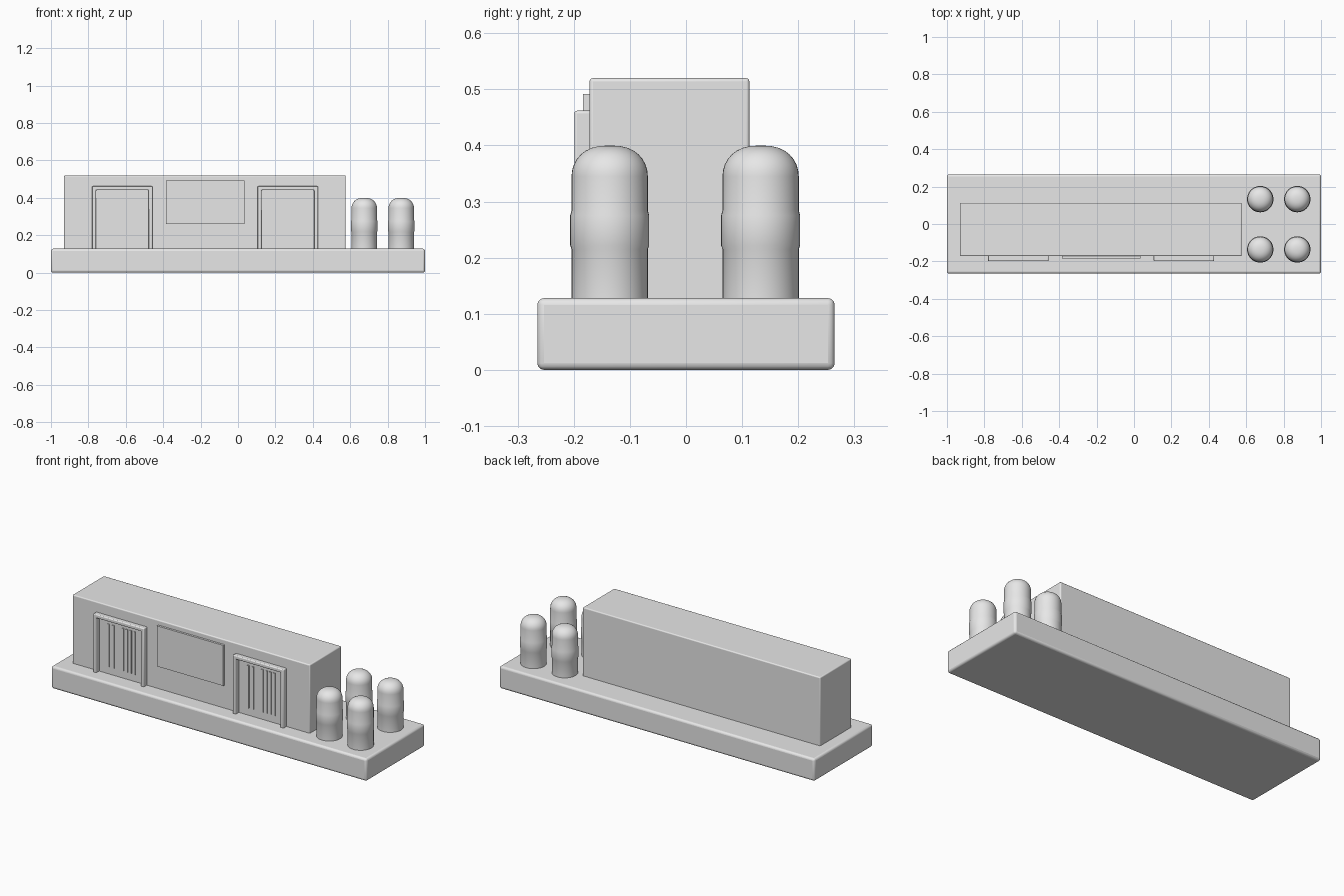
import bpy, bmesh, math

cube = bpy.data.objects.get("Cube")
if cube:
    bpy.data.objects.remove(cube, do_unlink=True)

GREY = (0.8, 0.8, 0.8, 1.0)
mat = bpy.data.materials.new("light grey")
mat.use_nodes = True
mat.diffuse_color = GREY
mat.node_tree.nodes["Principled BSDF"].inputs["Base Color"].default_value = GREY


def finish(name, bm, bevel=0.0, smooth=True):
    bmesh.ops.recalc_face_normals(bm, faces=bm.faces)
    mesh = bpy.data.meshes.new(name)
    bm.to_mesh(mesh)
    bm.free()
    mesh.materials.append(mat)
    obj = bpy.data.objects.new(name, mesh)
    bpy.context.collection.objects.link(obj)
    if bevel:
        mod = obj.modifiers.new("Bevel", "BEVEL")
        mod.width = bevel
        mod.segments = 3
    if smooth:
        bpy.ops.object.select_all(action="DESELECT")
        obj.select_set(True)
        bpy.context.view_layer.objects.active = obj
        bpy.ops.object.shade_smooth_by_angle(angle=math.radians(35))
    return obj


def box(name, x, y, z, bevel=0.0):
    bm = bmesh.new()
    bmesh.ops.create_cube(bm, size=1)
    for v in bm.verts:
        v.co = [lo + (c + 0.5) * (hi - lo) for c, (lo, hi) in zip(v.co, (x, y, z))]
    return finish(name, bm, bevel)


def door_frame(name, x0, x1):
    # Upside-down U outline, extruded out of the wall
    t, bottom, top = 0.021, 0.125, 0.462
    outline = [(x0, bottom), (x0, top), (x1, top), (x1, bottom),
               (x1 - t, bottom), (x1 - t, top - t), (x0 + t, top - t), (x0 + t, bottom)]
    bm = bmesh.new()
    face = bm.faces.new([bm.verts.new((x, -0.199, z)) for x, z in outline])
    out = bmesh.ops.extrude_face_region(bm, geom=[face])
    verts = [g for g in out["geom"] if isinstance(g, bmesh.types.BMVert)]
    bmesh.ops.translate(bm, verts=verts, vec=(0, 0.032, 0))
    return finish(name, bm, 0.005)


def barrel(name, x, y):
    # Lathe profile: body, raised middle band, rounded lid
    r, band, shoulder, top = 0.068, 0.0705, 0.345, 0.40
    profile = [(0, 0.125), (r, 0.125), (r, 0.215), (band, 0.222),
               (band, 0.275), (r, 0.284), (r, shoulder)]
    for i in range(1, 9):
        a = math.pi / 2 * i / 8
        profile.append((r * math.cos(a) ** 0.8 if i < 8 else 0,
                        shoulder + (top - shoulder) * math.sin(a)))
    bm = bmesh.new()
    verts = [bm.verts.new((x + px, y, pz)) for px, pz in profile]
    edges = [bm.edges.new(pair) for pair in zip(verts, verts[1:])]
    bmesh.ops.spin(bm, geom=verts + edges, cent=(x, y, 0), axis=(0, 0, 1),
                   angle=math.tau, steps=40)
    bmesh.ops.remove_doubles(bm, verts=bm.verts, dist=0.0005)
    return finish(name, bm)


# Base slab and main block
box("base_slab", (-1, 1), (-0.265, 0.265), (0, 0.128), 0.012)
box("main_building", (-0.93, 0.576), (-0.172, 0.113), (0.12, 0.52), 0.006)

# Wall panel between the doors
box("wall_panel", (-0.385, 0.035), (-0.184, -0.16), (0.26, 0.492))

# Two doorways with shallow vertical slats
for side, x0 in (("right", -0.78), ("left", 0.105)):
    door_frame(side + "_door_frame", x0, x0 + 0.323)
    for i, dx in enumerate((0.075, 0.105, 0.165, 0.19, 0.215, 0.24)):
        box(f"{side}_door_slat_{i + 1}", (x0 + dx, x0 + dx + 0.012),
            (-0.177, -0.165), (0.17, 0.415))

# Four barrels at the open end of the slab
for i, x in enumerate((0.675, 0.873)):
    for side, y in (("front", -0.136), ("back", 0.133)):
        barrel(f"{side}_barrel_{i + 1}", x, y)
